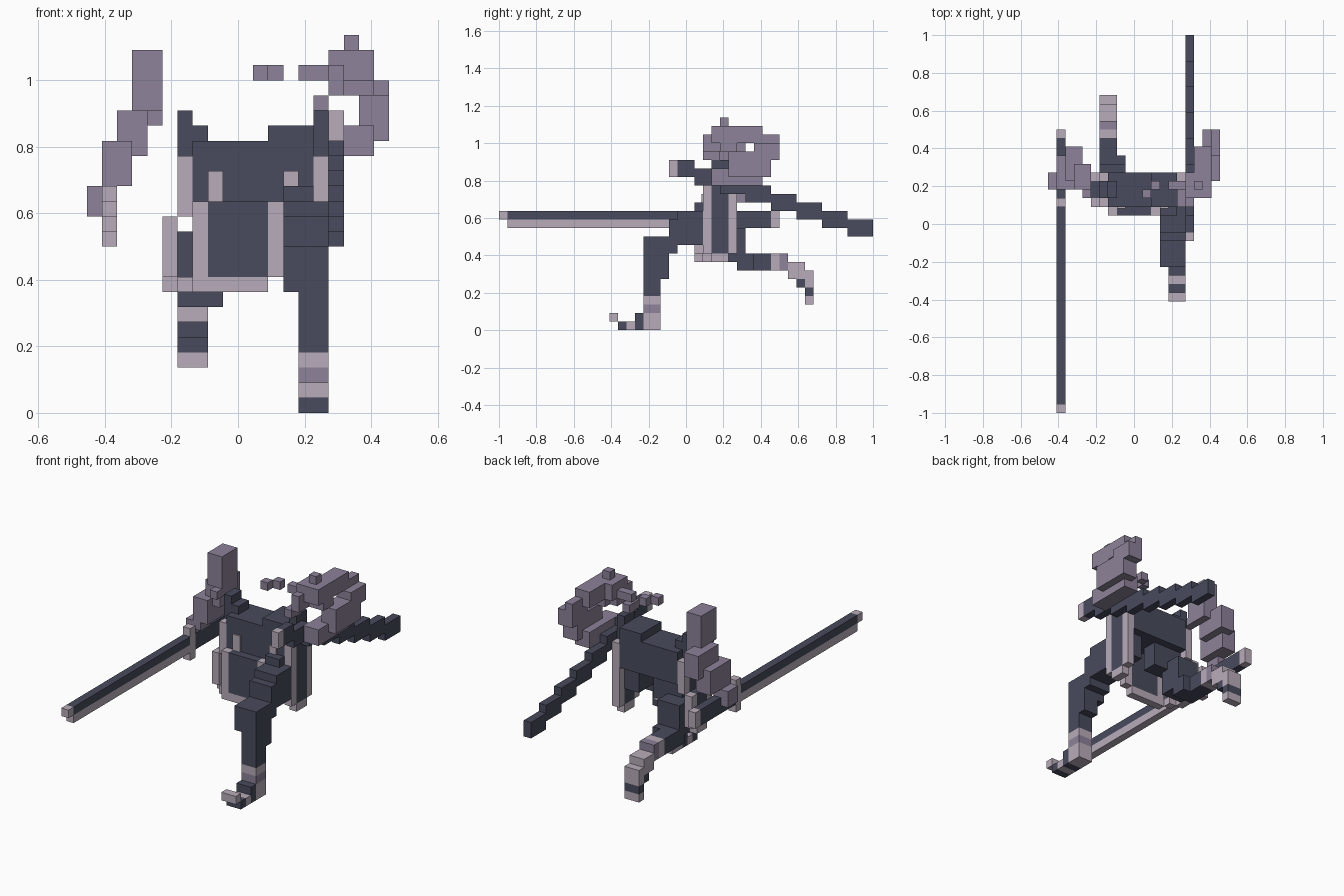
import bpy, bmesh
from mathutils import Matrix, Vector

cube = bpy.data.objects.get("Cube")
if cube:
    bpy.data.objects.remove(cube, do_unlink=True)

U = 2 / 44  # edge of one block


def material(name, rgb):
    m = bpy.data.materials.new(name)
    m.use_nodes = True
    m.diffuse_color = (*rgb, 1)
    m.node_tree.nodes["Principled BSDF"].inputs["Base Color"].default_value = (*rgb, 1)
    return m


MATS = [material("dark slate", (0.065, 0.070, 0.109)),
        material("pale mauve", (0.485, 0.413, 0.491)),
        material("dusty purple", (0.266, 0.223, 0.319))]
DARK, PALE, PURPLE = range(3)


def blocks(name, *boxes):
    """One object made of boxes: (colour, x0, x1, y0, y1, z0, z1) in block units."""
    bm = bmesh.new()
    for colour, x0, x1, y0, y1, z0, z1 in boxes:
        centre = Vector((x0 + x1, y0 + y1, z0 + z1)) * U / 2
        size = Vector((x1 - x0, y1 - y0, z1 - z0)) * U
        made = bmesh.ops.create_cube(bm, size=1, matrix=Matrix.Translation(centre) @ Matrix.Diagonal((*size, 1)))
        for f in {f for v in made["verts"] for f in v.link_faces}:
            f.material_index = colour
    mesh = bpy.data.meshes.new(name)
    for m in MATS:
        mesh.materials.append(m)
    bm.to_mesh(mesh)
    bm.free()
    obj = bpy.data.objects.new(name, mesh)
    bpy.context.collection.objects.link(obj)
    return obj


# Torso, shoulders and collar
blocks("torso",
       (DARK, -3, 5, 2, 6, 14, 18),
       (DARK, 2, 5, 2, 6, 18, 19))
blocks("right_shoulder",
       (DARK, -4, -3, 3, 5, 17, 20),
       (DARK, -3, -2, 3, 5, 18, 19))
blocks("left_shoulder", (DARK, 5, 6, 3, 5, 17, 20))
for side, x in (("right", -2), ("left", 3)):
    blocks(side + "_collar", (PALE, x, x + 1, 1.8, 2.5, 14, 16))

# Hanging robe panels with pale borders
blocks("front_panel",
       (DARK, -2, 2, 1, 2, 9, 14),
       (PALE, -3, -2, 1, 2, 9, 14),
       (PALE, 2, 3, 1, 2, 9, 14),
       (PALE, -3, 2, 1, 2, 8, 9),
       (PALE, -4, -3, 2, 3, 8, 9))


def side_panel(name, *segments):
    boxes = []
    for x, z0, z1 in segments:
        boxes += [(DARK, x, x + 1, 3, 5, z0, z1),
                  (PALE, x, x + 1, 2, 3, z0, z1),
                  (PALE, x, x + 1, 5, 6, z0, z1)]
    x, z0, _ = segments[-1]
    boxes.append((PALE, x, x + 1, 3, 5, z0 - 1, z0))
    blocks(name, *boxes)


side_panel("left_side_panel", (5, 9, 17))
side_panel("right_side_panel", (-4, 13, 17), (-5, 9, 13))

# Left leg, striding forward, with wrapped ankle and sandal
blocks("left_leg",
       (DARK, 3, 5, 1, 5, 11, 15),
       (DARK, 3, 6, -1, 2, 10, 14),
       (DARK, 3, 6, -2, -1, 9, 13),
       (DARK, 3, 6, -5, -2, 8, 11),
       (DARK, 4, 6, -5, -2, 6, 8),
       (DARK, 4, 6, -5, -3, 4, 6))
blocks("left_ankle_wrap",
       (PALE, 4, 6, -5, -3, 3, 4),
       (PURPLE, 4, 6, -5, -3, 2, 3),
       (PALE, 4, 6, -5, -3, 0, 2))
blocks("left_foot",
       (DARK, 4, 6, -6, -5, 0, 2),
       (PALE, 4, 6, -7, -6, 0, 1),
       (DARK, 4, 6, -8, -7, 0, 1),
       (PALE, 4, 6, -9, -8, 1, 2))

# Right leg, trailing behind with the toes pointing down
blocks("right_leg",
       (DARK, -3, 1, 3, 5, 11, 14),
       (DARK, -4, -1, 4, 7, 8, 12),
       (DARK, -4, -1, 6, 8, 7, 9),
       (DARK, -4, -2, 8, 10, 7, 9))
blocks("right_ankle_wrap",
       (PALE, -4, -2, 10, 11, 7, 9),
       (PURPLE, -4, -2, 11, 12, 7, 9),
       (PALE, -4, -2, 12, 14, 6, 8))
blocks("right_foot",
       (DARK, -4, -2, 13, 14, 5, 6),
       (PALE, -4, -2, 14, 15, 5, 7),
       (DARK, -4, -2, 14, 15, 4, 5),
       (PALE, -4, -2, 14, 15, 3, 4))

# Sword held forward
blocks("sword_blade",
       (DARK, -9, -8, -21, 2, 13, 14),
       (PALE, -9, -8, -21, 2, 12, 13),
       (PALE, -9, -8, -22, -21, 13, 14))
blocks("sword_guard", (PALE, -9, -8, 2, 3, 11, 15))
blocks("sword_hilt",
       (DARK, -9, -8, 3, 10, 12, 14),
       (PALE, -9, -8, 10, 11, 12, 14))

# Scabbard stepping down toward the back
steps = [(DARK, 6, 7, 1 + 3 * i, 4 + 3 * i, 17 - i, 19 - i) for i in range(7)]
blocks("scabbard",
       (PALE, 6, 7, -2, -1, 18, 20),
       (DARK, 6, 7, -1, 1, 18, 20),
       *steps)

# Smoky right arm, from the raised tip down to the sword hand
blocks("right_smoke_arm",
       (PURPLE, -7, -5, 4, 7, 20, 24),
       (PURPLE, -6, -5, 3, 7, 19, 20),
       (PURPLE, -8, -6, 5, 9, 17, 20),
       (PURPLE, -9, -7, 4, 8, 15, 18))
blocks("right_hand",
       (PURPLE, -10, -9, 4, 6, 13, 15),
       (PURPLE, -9, -8, 4, 6, 14, 15))

# Smoky left arm, curling round in a loop
blocks("left_smoke_arm",
       (PURPLE, 5, 6, 2, 4, 20, 21),
       (PURPLE, 6, 7, 2, 5, 21, 23),
       (PURPLE, 6, 9, 3, 6, 22, 24),
       (PURPLE, 7, 9, 4, 6, 21, 22),
       (PURPLE, 7, 9, 5, 9, 22, 24),
       (PURPLE, 7, 8, 4, 5, 24, 25),
       (PURPLE, 8, 10, 8, 11, 20, 22),
       (PURPLE, 8, 9, 8, 11, 22, 23),
       (PURPLE, 8, 10, 5, 10, 18, 21),
       (PURPLE, 7, 9, 3, 9, 17, 19))

# Loose wisps floating above the shoulders
for i, (x, y) in enumerate(((1, 3), (2, 4), (4, 4), (5, 4))):
    blocks("smoke_wisp_%d" % (i + 1), (PURPLE, x, x + 1, y, y + 1, 22, 23))
